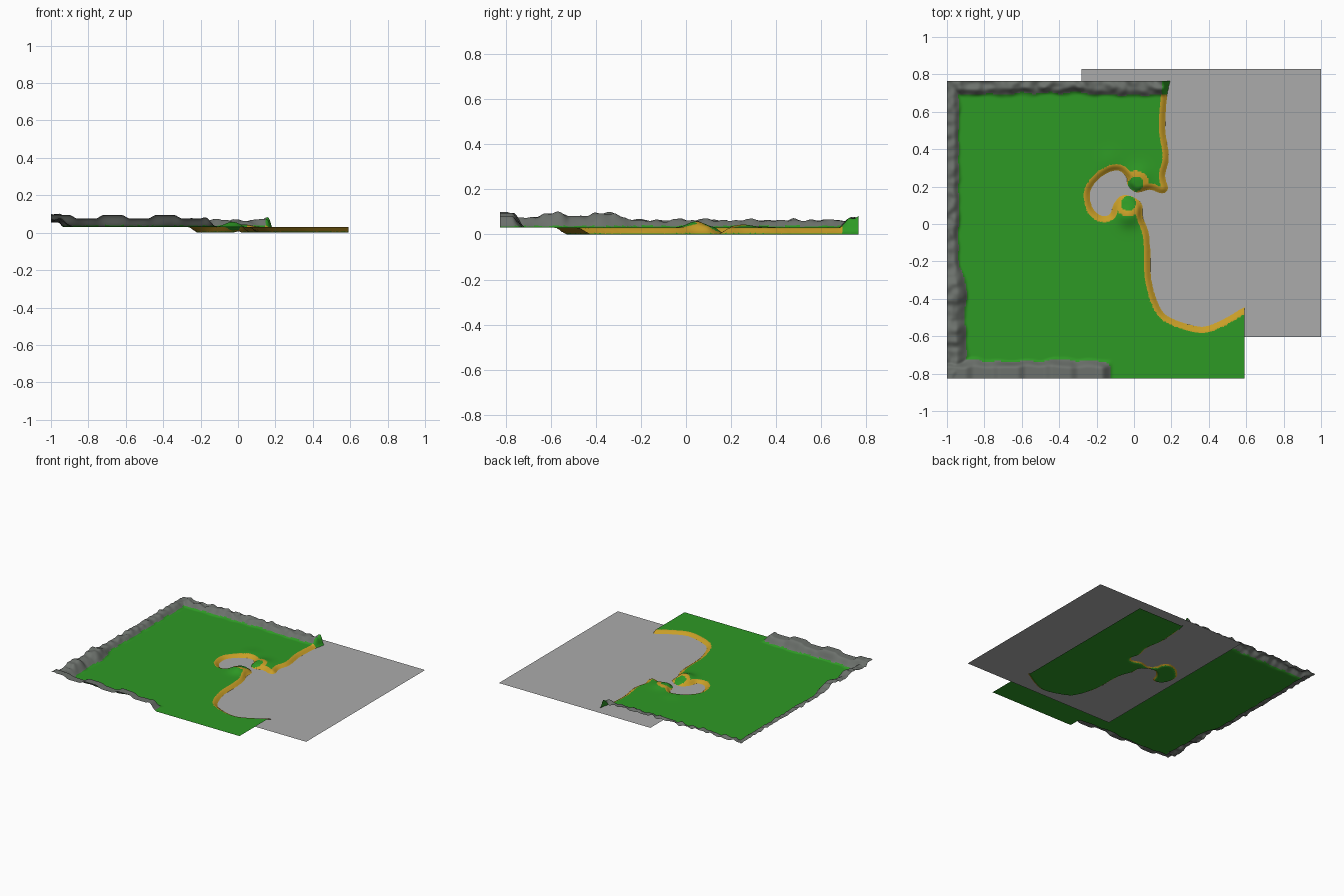
import bpy, bmesh, math
from mathutils import Vector, kdtree, noise

if "Cube" in bpy.data.objects:
    bpy.data.objects.remove(bpy.data.objects["Cube"])

X0, X1, Y0, Y1 = -1.0, 0.59, -0.825, 0.765
SEA, LAND, SAND_LO, SAND_HI = 0.012, 0.03, -0.012, 0.032

# Waterline from north to south, land on the right hand
COAST = [(0.19, 0.9), (0.19, 0.77), (0.175, 0.68), (0.165, 0.51), (0.185, 0.36), (0.165, 0.26),
         (0.18, 0.19), (0.15, 0.165), (0.085, 0.185), (0.015, 0.17), (-0.03, 0.205),
         (-0.04, 0.25), (-0.075, 0.285), (-0.13, 0.28), (-0.19, 0.24), (-0.235, 0.175),
         (-0.225, 0.09), (-0.18, 0.045), (-0.13, 0.05), (-0.105, 0.11), (-0.065, 0.15),
         (-0.01, 0.145), (0.04, 0.105), (0.045, 0.04), (0.075, -0.04), (0.085, -0.13),
         (0.09, -0.29), (0.13, -0.43), (0.19, -0.5), (0.35, -0.55), (0.46, -0.52),
         (0.59, -0.445), (0.72, -0.37), (0.9, -0.3)]
HOOKS = [Vector((0.01, 0.215)), Vector((-0.03, 0.11))]


def material(name, rgb):
    m = bpy.data.materials.new(name)
    m.diffuse_color = (*rgb, 1)
    m.use_nodes = True
    m.node_tree.nodes["Principled BSDF"].inputs["Base Color"].default_value = m.diffuse_color
    return m


def smooth(t):
    t = max(0.0, min(1.0, t))
    return t * t * (3 - 2 * t)


def spline(pts, steps=24):
    """Catmull-Rom samples as (point, landward normal)."""
    p = [Vector(q) for q in pts]
    out = []
    for a, b, c, d in zip(p, p[1:], p[2:], p[3:]):
        for i in range(steps):
            t = i / steps
            pos = 0.5 * (2 * b + (c - a) * t + (2 * a - 5 * b + 4 * c - d) * t * t
                         + (3 * b - a - 3 * c + d) * t ** 3)
            out.append(pos)
    res = []
    for a, b in zip(out, out[1:]):
        t = (b - a).normalized()
        res.append((a, Vector((t.y, -t.x))))
    return res


samples = spline(COAST)
tree = kdtree.KDTree(len(samples))
for i, (pos, n) in enumerate(samples):
    tree.insert((pos.x, pos.y, 0), i)
tree.balance()


def shore(x, y):
    """Signed distance to the waterline (positive on land) and outward step direction."""
    _, i, dist = tree.find((x, y, 0))
    pos, n = samples[i]
    off = Vector((x, y)) - pos
    return (dist if off.dot(n) >= 0 else -dist), n


def ridge(x, y):
    """Height of the rocky rim above the grass."""
    lump = noise.noise(Vector((x * 22, y * 22, 3.1)))
    wob = 1 + 0.2 * noise.noise(Vector((x * 12, y * 12, 7.7)))
    south = smooth((-0.2 - y) / 0.1)
    wave = smooth(0.5 + 0.9 * math.cos((x + 0.95) * 2 * math.pi / 0.28))
    wave_y = smooth(0.5 + 0.9 * math.cos((y + 0.82) * 2 * math.pi / 0.23))
    left = (smooth((1 - (x - X0) / ((0.075 + 0.04 * south) * wob)) * 1.7)
            * (0.033 + south * (0.012 + 0.018 * wave_y) + 0.013 * lump))
    back = (smooth((1 - (Y1 - y) / (0.085 * wob)) * 1.7)
            * (0.035 + 0.022 * lump + 0.012 * smooth((x - 0.1) / 0.06)))
    if x > 0.3:
        back = 0
    front = (smooth((1 - (y - Y0) / (0.105 * wob)) * 2.2)
             * smooth((-0.11 - x) / 0.08) * (0.045 + 0.02 * wave))
    return max(left, back, front, 0)


def bump(x, y, cx, cy, amp, r):
    return amp * math.exp(-((x - cx) ** 2 + (y - cy) ** 2) / (r * r))


# Terrain sheet: grass, beach, sea bed and rocky rim
N = 220
bm = bmesh.new()
bmesh.ops.create_grid(bm, x_segments=N, y_segments=N, size=1)
info = {}
for v in bm.verts:
    x = X0 + (v.co.x + 1) / 2 * (X1 - X0)
    y = Y0 + (v.co.y + 1) / 2 * (Y1 - Y0)
    d, n = shore(x, y)
    # pull vertices onto the beach edges for a clean colour border
    if not v.is_boundary:
        for t in (SAND_LO, SAND_HI):
            if abs(d - t) < 0.0036:
                x, y, d = x + (t - d) * n.x, y + (t - d) * n.y, t
    if d >= 0:
        z = SEA + (LAND - SEA) * smooth(0.5 + d / SAND_HI / 2) * 2 - (LAND - SEA)
    else:
        z = SEA * (1 - smooth(-d / 0.022))
    k = smooth(d / 0.025)
    rock = ridge(x, y) * k
    z += rock + k * (bump(x, y, -0.03, 0.045, 0.028, 0.055)
                     + bump(x, y, 0.03, 0.255, 0.014, 0.06)
                     + bump(x, y, -0.13, 0.34, 0.005, 0.06))
    v.co = (x, y, max(z, 0))
    info[v] = (d, rock)

for f in bm.faces:
    f.smooth = True
    c = f.calc_center_median()
    d = sum(info[v][0] for v in f.verts) / 4
    rock = sum(info[v][1] for v in f.verts) / 4
    r = min((c.xy - h).length for h in HOOKS)
    f.material_index = 0
    if rock > 0.008 and c.x < 0.15:
        f.material_index = 2
    elif c.y < 0.69 and r > 0.04 and (SAND_LO < d < SAND_HI or (r < 0.07 and d > 0)):
        f.material_index = 1
bm.normal_update()
me = bpy.data.meshes.new("terrain")
bm.to_mesh(me)
bm.free()
for m in (material("grass green", (0.027, 0.32, 0.018)),
          material("beach sand", (0.58, 0.34, 0.02)),
          material("rock grey", (0.15, 0.165, 0.15))):
    me.materials.append(m)
bpy.context.collection.objects.link(bpy.data.objects.new("terrain", me))

# Flat water sheet
me = bpy.data.meshes.new("water")
me.from_pydata([(-0.28, -0.605, SEA), (1, -0.605, SEA), (1, 0.83, SEA), (-0.28, 0.83, SEA)],
               [], [(0, 1, 2, 3)])
me.materials.append(material("water grey", (0.41, 0.41, 0.41)))
bpy.context.collection.objects.link(bpy.data.objects.new("water", me))
